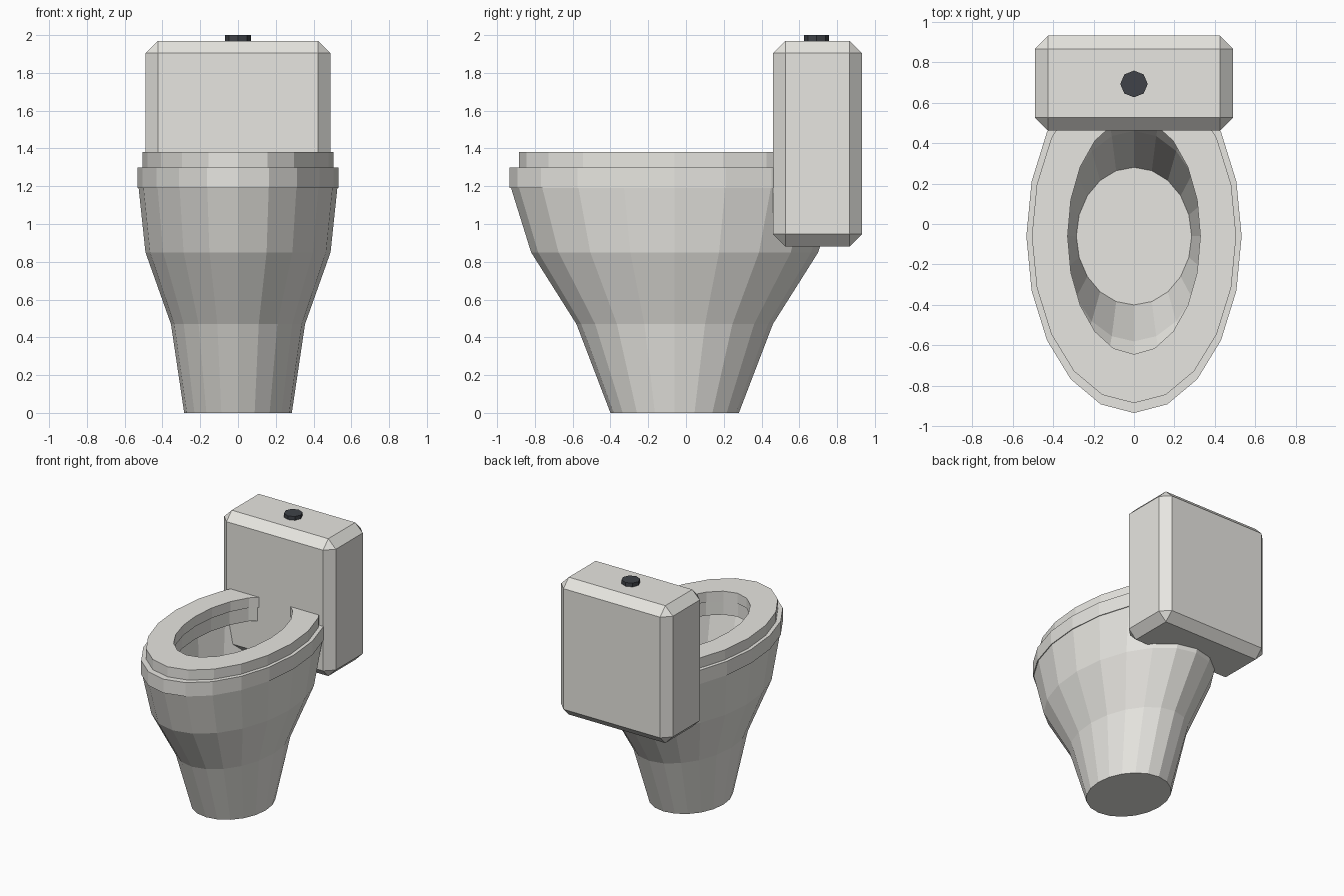
import bpy, bmesh
from math import sin, cos, tau

if "Cube" in bpy.data.objects:
    bpy.data.objects.remove(bpy.data.objects["Cube"])

SIDES = 20
CENTRE_Y = -0.06


def material(name, rgb):
    m = bpy.data.materials.new(name)
    m.diffuse_color = (*rgb, 1)
    m.use_nodes = True
    m.node_tree.nodes["Principled BSDF"].inputs["Base Color"].default_value = m.diffuse_color
    return m


porcelain = material("porcelain", (0.80, 0.79, 0.75))
dark = material("dark_plastic", (0.05, 0.055, 0.065))


def finish(name, bm, mat):
    mesh = bpy.data.meshes.new(name)
    bm.to_mesh(mesh)
    bm.free()
    mesh.materials.append(mat)
    ob = bpy.data.objects.new(name, mesh)
    bpy.context.collection.objects.link(ob)
    return ob


def loft(name, rings, mat, sides=SIDES, cy=CENTRE_Y, cap_start=False, cap_end=False, closed=False):
    """Skin elliptical rings given as (x radius, y radius, z)."""
    bm = bmesh.new()
    loops = [[bm.verts.new((rx * sin(tau * i / sides), cy - ry * cos(tau * i / sides), z))
              for i in range(sides)] for rx, ry, z in rings]
    pairs = list(zip(loops, loops[1:]))
    if closed:
        pairs.append((loops[-1], loops[0]))
    for a, b in pairs:
        for i in range(sides):
            j = (i + 1) % sides
            bm.faces.new((a[i], a[j], b[j], b[i]))
    if cap_start:
        bm.faces.new(loops[0][::-1])
    if cap_end:
        bm.faces.new(loops[-1])
    return finish(name, bm, mat)


def flat_ring(name, outer, inner, z0, z1):
    return loft(name, [(*outer, z0), (*outer, z1), (*inner, z1), (*inner, z0)],
                porcelain, closed=True)


# Hollow bowl and pedestal, open at the top with a closed foot
loft("bowl", [(0.285, 0.34, 0), (0.355, 0.52, 0.47), (0.49, 0.76, 0.85), (0.526, 0.866, 1.19)],
     porcelain, cap_start=True)

# Rim and the seat resting on it
flat_ring("rim", (0.532, 0.874), (0.34, 0.59), 1.19, 1.30)
flat_ring("seat", (0.505, 0.825), (0.328, 0.583), 1.30, 1.38)

# Chamfered cistern
bm = bmesh.new()
bmesh.ops.create_cube(bm, size=1)
for v in bm.verts:
    v.co = (v.co.x * 0.98, v.co.y * 0.47 + 0.696, v.co.z * 1.09 + 1.425)
bmesh.ops.bevel(bm, geom=bm.edges[:], offset=0.066, segments=1, affect='EDGES')
finish("tank", bm, porcelain)

# Flush button
loft("flush_button", [(0.068, 0.066, 1.96), (0.068, 0.066, 2.0)], dark,
     sides=8, cy=0.692, cap_start=True, cap_end=True)
